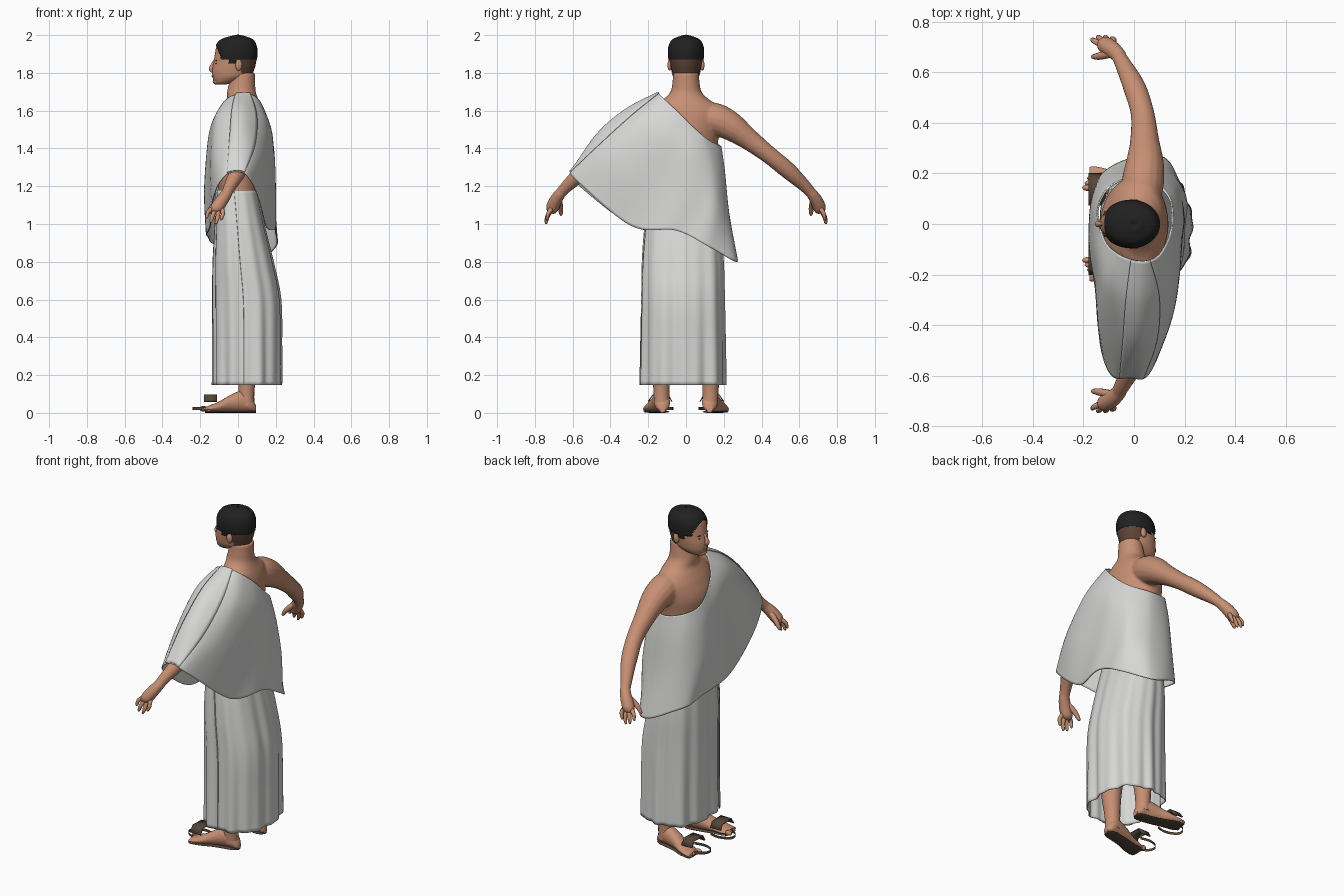
import bpy, bmesh
from math import sin, cos, pi
from mathutils import Vector

if bpy.data.objects.get("Cube"):
    bpy.data.objects.remove(bpy.data.objects["Cube"], do_unlink=True)


def material(name, r, g, b):
    m = bpy.data.materials.new(name)
    m.use_nodes = True
    m.diffuse_color = (r, g, b, 1)
    bsdf = m.node_tree.nodes["Principled BSDF"]
    bsdf.inputs["Base Color"].default_value = (r, g, b, 1)
    return m


SKIN = material("skin", 0.57, 0.275, 0.172)
CLOTH = material("white cloth", 0.68, 0.68, 0.67)
HAIR = material("black hair", 0.015, 0.015, 0.015)
STUBBLE = material("cropped hair brown", 0.11, 0.055, 0.035)
LEATHER = material("sandal leather", 0.09, 0.06, 0.04)
LIPS = material("lips", 0.45, 0.2, 0.13)


def spline(rows, steps, closed=False):
    """Smooth curve through tuples of any length."""
    n, out = len(rows), []
    pick = (lambda i: rows[i % n]) if closed else (lambda i: rows[max(0, min(n - 1, i))])
    for i in range(n if closed else n - 1):
        for k in range(steps):
            t = k / steps
            out.append(tuple(
                b + t * (c - a) / 2 + t * t * (a - 2.5 * b + 2 * c - d / 2)
                + t ** 3 * (3 * b - a - 3 * c + d) / 2
                for a, b, c, d in zip(pick(i - 1), pick(i), pick(i + 1), pick(i + 2))))
    return out if closed else out + [rows[-1]]


def finish(name, bm, mat, thick=0.0):
    bmesh.ops.recalc_face_normals(bm, faces=bm.faces)
    mesh = bpy.data.meshes.new(name)
    bm.to_mesh(mesh)
    bm.free()
    mesh.materials.append(mat)
    ob = bpy.data.objects.new(name, mesh)
    bpy.context.collection.objects.link(ob)
    if thick:
        mod = ob.modifiers.new("thickness", "SOLIDIFY")
        mod.thickness, mod.offset = thick, 0
    bpy.ops.object.select_all(action="DESELECT")
    ob.select_set(True)
    bpy.context.view_layer.objects.active = ob
    bpy.ops.object.shade_smooth_by_angle(angle=pi / 3.6)
    return ob


def skin_rings(name, rings, mat, closed=True, caps=True, keep=None, thick=0.0):
    """Bridge a stack of point rings into one surface."""
    bm = bmesh.new()
    vs = [[bm.verts.new(p) for p in ring] for ring in rings]
    n = len(vs[0])
    for lo, hi in zip(vs, vs[1:]):
        for j in range(n if closed else n - 1):
            f = bm.faces.new((lo[j], lo[(j + 1) % n], hi[(j + 1) % n], hi[j]))
            if keep and not keep(f.calc_center_median()):
                bm.faces.remove(f)
    if caps:
        bm.faces.new(vs[0])
        bm.faces.new(vs[-1])
    bmesh.ops.delete(bm, geom=[v for v in bm.verts if not v.link_faces], context="VERTS")
    return finish(name, bm, mat, thick)


def ovals(rows, steps=6, n=40, grow=0.0):
    """Level rings from (z, x centre, x radius, y radius)."""
    return [[(x + (rx + grow) * cos(2 * pi * j / n), (ry + grow) * sin(2 * pi * j / n), z)
             for j in range(n)] for z, x, rx, ry in spline(rows, steps)]


def tube(name, path, mat, steps=5, n=16):
    """Round limb through (x, y, z, radius)."""
    pts, rings = spline(path, steps), []
    for i, p in enumerate(pts):
        t = Vector(pts[min(i + 1, len(pts) - 1)][:3]) - Vector(pts[max(i - 1, 0)][:3])
        u = t.cross(Vector((1, 0.1, 0.05))).normalized()
        v = t.cross(u).normalized()
        rings.append([Vector(p[:3]) + p[3] * (u * cos(2 * pi * j / n) + v * sin(2 * pi * j / n))
                      for j in range(n)])
    return skin_rings(name, rings, mat)


def ball(name, centre, radii, mat):
    bm = bmesh.new()
    bmesh.ops.create_uvsphere(bm, u_segments=16, v_segments=10, radius=1)
    bmesh.ops.scale(bm, vec=radii, verts=bm.verts)
    bmesh.ops.translate(bm, vec=centre, verts=bm.verts)
    return finish(name, bm, mat)


# Torso and neck
body = [skin_rings("upper_body", ovals([
    (1.0, .02, .1, .15), (1.2, 0, .105, .15), (1.4, 0, .125, .165), (1.5, .002, .134, .182),
    (1.58, .014, .118, .192), (1.63, .022, .098, .165), (1.662, .024, .083, .118),
    (1.7, .018, .076, .082), (1.75, .022, .069, .072), (1.8, .025, .066, .068)]), SKIN)]

# Head with hair shells cut along a hairline
HEAD = [(1.738, -.09, .022, .02), (1.75, -.07, .055, .045), (1.78, -.037, .098, .069),
        (1.82, -.027, .109, .079), (1.86, -.018, .11, .085), (1.9, -.013, .109, .089),
        (1.94, -.01, .103, .086), (1.975, -.006, .08, .067), (1.994, 0, .03, .025)]
skin_rings("head", ovals(HEAD), SKIN)
skull = ovals(HEAD, 12, 96, .005)
skull.append([(x * .1, y * .1, 2) for x, y, z in skull[-1]])
skin_rings("hair", skull, HAIR, caps=False, thick=.004,
           keep=lambda c: c.z > 1.87 + 2.5 * max(0, -c.x - .085) - .02 * (abs(c.x + .03) < .018))
skin_rings("cropped_nape", ovals(HEAD, 12, 96, .003), STUBBLE, caps=False, thick=.003,
           keep=lambda c: c.x > .024 - (c.z - 1.79) * .2 and 1.785 < c.z < 1.88)

# Face
tube("nose", [(-.122, 0, 1.868, .007), (-.134, 0, 1.845, .009), (-.142, 0, 1.822, .013),
              (-.132, 0, 1.81, .012)], SKIN)
ball("mouth", (-.13, 0, 1.784), (.01, .022, .006), LIPS)
ball("chin", (-.112, 0, 1.756), (.022, .028, .018), SKIN)
for s, side in ((1, "right"), (-1, "left")):
    ball(side + "_ear", (.004, s * .087, 1.842), (.018, .011, .03), SKIN)
    ball(side + "_eye", (-.114, s * .034, 1.85), (.006, .011, .004), HAIR)
    ball(side + "_eyebrow", (-.115, s * .034, 1.866), (.005, .018, .003), STUBBLE)

    # Arm, palm, fingers and thumb
    def flip(path):
        return [(p[0], s * p[1]) + tuple(p[2:]) for p in path]
    body.append(tube(side + "_arm", flip([
        (.03, .08, 1.575, .07), (.035, .16, 1.555, .084), (.043, .24, 1.515, .076),
        (.042, .33, 1.45, .058), (.033, .44, 1.365, .047), (.002, .54, 1.283, .045),
        (-.042, .63, 1.2, .033), (-.066, .675, 1.15, .027)]), SKIN))
    body.append(tube(side + "_palm", flip([
        (-.055, .662, 1.167, .029), (-.085, .69, 1.125, .034),
        (-.115, .71, 1.08, .034), (-.12, .72, 1.06, .02)]), SKIN))
    for k, (x, y, z) in enumerate([(-.165, .73, 1.03), (-.143, .74, 1.008),
                                   (-.116, .74, 1.0), (-.088, .735, 1.02)]):
        tube(f"{side}_finger_{k}", flip([
            (-.13 + k * .014, .71, 1.085, .013), (x + .008, y - .006, z + .035, .011),
            (x, y, z + .007, .008), (x, y, z, .003)]), SKIN, 4, 10)
    tube(side + "_thumb", flip([(-.09, .675, 1.13, .017), (-.135, .665, 1.09, .015),
                                (-.16, .662, 1.055, .01), (-.165, .664, 1.045, .004)]), SKIN, 4, 10)

    # Leg and foot
    tube(side + "_leg", flip([(.045, .128, .04, .042), (.045, .13, .13, .043),
                              (.05, .13, .3, .058), (.02, .11, .6, .07)]), SKIN)
    foot = spline([(.095, .125, .018, .04), (.07, .125, .038, .085), (.03, .13, .043, .12),
                   (-.04, .145, .045, .095), (-.1, .165, .05, .06), (-.15, .175, .052, .04),
                   (-.176, .18, .046, .03)], 5)

    def foot_rings(base, grow, height=None):
        return [[(x, s * (y + (w + grow) * cos(a)),
                  base + ((height or h) - base) * (.5 + .5 * sin(a)))
                 for a in [2 * pi * j / 20 for j in range(20)]] for x, y, w, h in foot]
    skin_rings(side + "_foot", foot_rings(.005, 0), SKIN)
    skin_rings(side + "_sole", foot_rings(0, -.003, .012), LEATHER)
    for k in range(5):
        size = .015 - .0017 * k
        ball(f"{side}_toe_{k}", (-.184 + k * .007, s * (.143 + k * .019), .007 + size),
             (size * 1.4, size * .8, size), SKIN)

    # Sandal strap and the paper-thin upright band looping ahead of it
    arch = [(.075, .06), (.092, .092), (.175, .095), (.2, .06)]
    skin_rings(side + "_sandal_strap", [[(x, s * y, z) for y, z in arch] for x in (-.18, -.11)],
               LEATHER, closed=False, caps=False, thick=.006)
    loop = spline([(-.11, .075), (-.17, .065), (-.225, .085), (-.24, .115), (-.225, .15),
                   (-.17, .178), (-.11, .185)], 5)
    skin_rings(side + "_sandal_loop", [[(x, s * y, z) for x, y in loop] for z in (.016, .032)],
               LEATHER, closed=False, caps=False)

# Melt the arms and palms into the torso
with bpy.context.temp_override(active_object=body[0], selected_editable_objects=body):
    bpy.ops.object.join()
remesh = body[0].modifiers.new("blend", "REMESH")
remesh.mode, remesh.voxel_size, remesh.use_smooth_shade = "VOXEL", .007, True
soften = body[0].modifiers.new("soften", "SMOOTH")
soften.factor, soften.iterations = .5, 6


# Wrapped skirt with hanging folds
def skirt_rings(a0, a1, n, grow=0.0):
    rows = spline([(.147, .048, .178, .218), (.35, .048, .178, .216), (.6, .045, .177, .213),
                   (.8, .026, .157, .209), (1.0, .007, .128, .193), (1.18, -.01, .106, .162)], 6)
    rings = []
    for z, xc, rx, ry in rows:
        ring, depth = [], .006 * (1.25 - z)
        for j in range(n):
            a = a0 + (a1 - a0) * j / n
            fold = grow + depth * (sin(a * 9 + z) + .7 * sin(a * 16 + 2))
            c, d = cos(a), sin(a)
            k = (abs(c) ** 2.5 + abs(d) ** 2.5) ** -.4
            ring.append((xc + (rx + fold) * c * k, (ry + fold) * d * k - .016, z))
        rings.append(ring)
    return rings


skin_rings("skirt", skirt_rings(0, 2 * pi, 128), CLOTH, caps=False, thick=.006)
skin_rings("skirt_overlap", skirt_rings(3.75, 4.65, 32, .008), CLOTH,
           closed=False, caps=False, thick=.006)

# One-shoulder drape, lofted from neckline to hem
neckline = [(.04, .183, 1.41), (-.085, .155, 1.43), (-.142, .06, 1.47), (-.118, -.06, 1.57),
            (-.06, -.12, 1.66), (.02, -.145, 1.69), (.09, -.13, 1.675), (.135, -.06, 1.61),
            (.15, .02, 1.53), (.135, .11, 1.45)]
chest = [(.05, .202, 1.28), (-.1, .17, 1.3), (-.16, .05, 1.36), (-.148, -.12, 1.48),
         (-.105, -.25, 1.57), (.02, -.31, 1.605), (.14, -.25, 1.54), (.178, -.12, 1.47),
         (.186, .03, 1.38), (.155, .14, 1.3)]
waist = [(.07, .225, 1.05), (-.105, .19, 1.1), (-.176, .04, 1.14), (-.16, -.19, 1.24),
         (-.12, -.42, 1.38), (.01, -.465, 1.475), (.13, -.42, 1.36), (.175, -.21, 1.24),
         (.196, .02, 1.15), (.178, .155, 1.08)]
hem = [(.1, .268, .8), (-.1, .22, .88), (-.16, .06, .93), (-.152, -.27, .985),
       (-.105, -.575, 1.21), (-.02, -.605, 1.275), (.07, -.58, 1.23), (.152, -.29, .99),
       (.2, -.05, .965), (.195, .13, .875)]
loops = [spline(r, 10, True) for r in (neckline, chest, waist, hem)]
columns = [spline(col, 10) for col in zip(*loops)]
drape = [[(p[0] + .004 * sin(j * .55 + i * .12) * i / 30, p[1], p[2])
          for j, p in enumerate(ring)] for i, ring in enumerate(zip(*columns))]
skin_rings("drape", drape, CLOTH, caps=False, thick=.006)

# Folded band running over the shoulder to the sleeve end
skin_rings("shoulder_fold", [[(x, y - .002, z + .007) for x, y, z in ring[46:57]]
                             for ring in drape], CLOTH, closed=False, caps=False, thick=.005)
